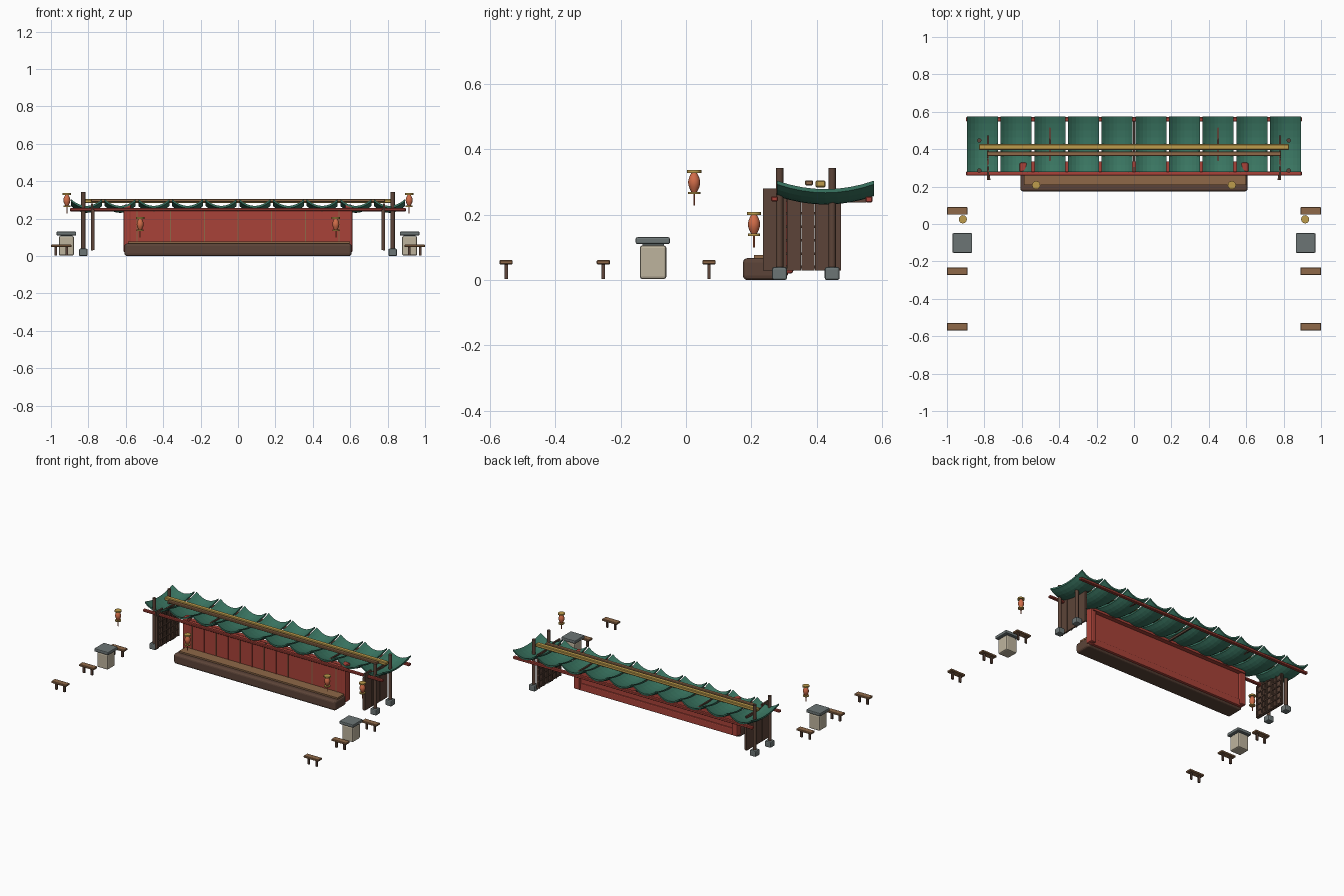
import bpy, bmesh, math
from mathutils import Vector

if "Cube" in bpy.data.objects:
    bpy.data.objects.remove(bpy.data.objects["Cube"])


def mat(name, r, g, b):
    lin = [c / 12.92 if c <= 0.04045 else ((c + 0.055) / 1.055) ** 2.4 for c in (r / 255, g / 255, b / 255)]
    m = bpy.data.materials.new(name)
    m.diffuse_color = (*lin, 1)
    m.use_nodes = True
    m.node_tree.nodes["Principled BSDF"].inputs["Base Color"].default_value = m.diffuse_color
    return m


DARK = mat("dark wood", 92, 68, 56)
BROWN = mat("light wood", 142, 104, 72)
RED = mat("red paint", 168, 66, 56)
TEAL = mat("teal roof", 58, 118, 98)
GOLD = mat("gold", 190, 156, 76)
ORANGE = mat("lantern orange", 208, 108, 72)
GREY = mat("grey stone", 108, 117, 117)
BEIGE = mat("beige stone", 190, 180, 158)


def finish(name, bm, m, smooth=False):
    bmesh.ops.recalc_face_normals(bm, faces=bm.faces)
    me = bpy.data.meshes.new(name)
    bm.to_mesh(me)
    bm.free()
    me.materials.append(m)
    if smooth:
        for p in me.polygons:
            p.use_smooth = True
    ob = bpy.data.objects.new(name, me)
    bpy.context.collection.objects.link(ob)
    return ob


def box(name, x, y, z, m, bevel=0.0, seg=2):
    """Box from (min, max) pairs."""
    bm = bmesh.new()
    bmesh.ops.create_cube(bm, size=1)
    for v in bm.verts:
        v.co = Vector([a[0] + (c + 0.5) * (a[1] - a[0]) for a, c in zip((x, y, z), v.co)])
    if bevel:
        bmesh.ops.bevel(bm, geom=bm.edges[:], offset=bevel, segments=seg, affect='EDGES', profile=0.5)
    return finish(name, bm, m)


def lathe(name, cx, cy, profile, m, n=12):
    """Turned shape from (radius, z) points."""
    bm = bmesh.new()
    rings = [[bm.verts.new((cx + r * math.cos(2 * math.pi * i / n), cy + r * math.sin(2 * math.pi * i / n), z))
              for i in range(n)] for r, z in profile]
    for a, b in zip(rings, rings[1:]):
        for i in range(n):
            bm.faces.new((a[i], a[(i + 1) % n], b[(i + 1) % n], b[i]))
    bm.faces.new(rings[0][::-1])
    bm.faces.new(rings[-1])
    ob = finish(name, bm, m, True)
    bpy.context.view_layer.objects.active = ob
    ob.select_set(True)
    bpy.ops.object.shade_smooth_by_angle(angle=math.radians(40))
    ob.select_set(False)
    return ob


def lantern(name, x, y, top):
    lathe(name + "_top_cap", x, y, [(0.022, top - 0.009), (0.022, top)], GOLD)
    lathe(name + "_body", x, y, [(0.009 + 0.0095 * math.sin(math.pi * i / 8), top - 0.066 + 0.057 * i / 8)
                                 for i in range(9)], ORANGE)
    lathe(name + "_bottom_cap", x, y, [(0.019, top - 0.073), (0.019, top - 0.066)], GOLD)
    lathe(name + "_tassel", x, y, [(0.003, top - 0.108), (0.003, top - 0.073)], ORANGE, 6)


def roof_bay(name, cx):
    """Sagging trough, curved along both directions."""
    bm = bmesh.new()
    nx, ny, y0, y1, t = 8, 8, 0.278, 0.575, 0.011
    layers = []
    for dz in (0, -t):
        grid = []
        for j in range(ny + 1):
            v = 2 * j / ny - 1
            rim = 0.278 + 0.026 * v * v
            row = []
            for i in range(nx + 1):
                u = 2 * i / nx - 1
                row.append(bm.verts.new((cx + u * 0.0825, y0 + (y1 - y0) * j / ny,
                                         rim - 0.036 * (1 - u * u) + dz)))
            grid.append(row)
        for j in range(ny):
            for i in range(nx):
                bm.faces.new((grid[j][i], grid[j][i + 1], grid[j + 1][i + 1], grid[j + 1][i]))
        layers.append(grid)
    a, b = layers
    for j in range(ny):
        for i in (0, nx):
            bm.faces.new((a[j][i], a[j + 1][i], b[j + 1][i], b[j][i]))
    for i in range(nx):
        for j in (0, ny):
            bm.faces.new((a[j][i], a[j][i + 1], b[j][i + 1], b[j][i]))
    finish(name, bm, TEAL)


# stage platform and deck
box("platform", (-0.607, 0.607), (0.174, 0.295), (0, 0.067), DARK, 0.014, 3)
box("deck", (-0.588, 0.6), (0.208, 0.285), (0.066, 0.077), BROWN)

# red back wall with plinth, end posts and thin strips
box("back_wall", (-0.6, 0.6), (0.28, 0.305), (0.02, 0.25), RED)
box("wall_plinth", (-0.6, 0.6), (0.285, 0.312), (0.012, 0.06), RED, 0.006)
box("wall_header", (-0.6, 0.6), (0.305, 0.335), (0.236, 0.252), RED)
for k in range(-6, 7):
    c = k * 0.09
    box("wall_strip", (c - 0.003, c + 0.003), (0.276, 0.281), (0.077, 0.248), RED if k % 2 else BROWN)

# long beams
box("front_beam", (-0.897, 0.897), (0.26, 0.281), (0.241, 0.256), RED, 0.003, 1)
box("rear_beam", (-0.897, 0.897), (0.549, 0.571), (0.238, 0.255), RED, 0.003, 1)
box("ridge_beam", (-0.83, 0.83), (0.396, 0.427), (0.283, 0.305), GOLD, 0.004, 1)
box("second_ridge_beam", (-0.785, 0.785), (0.364, 0.388), (0.29, 0.305), BROWN, 0.003, 1)
for x in (-0.45, 0, 0.45):
    box("rafter", (x - 0.005, x + 0.005), (0.275, 0.55), (0.238, 0.252), DARK)

# roof
for k in range(10):
    roof_bay("roof_bay", -0.81 + 0.18 * k)

for s in (-1, 1):
    def sx(a, b):
        return tuple(sorted((s * a, s * b)))
    # wall end posts
    box("wall_end_post", sx(0.572, 0.612), (0.278, 0.328), (0.02, 0.275), RED, 0.008)
    # columns on stone bases
    for y in (0.286, 0.447):
        lathe("column", s * 0.827, y, [(0.0115, 0.03), (0.0115, 0.342)], DARK)
        box("column_base", sx(0.804, 0.85), (y - 0.023, y + 0.023), (0, 0.04), GREY, 0.007)
    # side screen: boards outside, lattice inside
    for y0, y1 in ((0.235, 0.307), (0.309, 0.351), (0.353, 0.393), (0.395, 0.474)):
        box("screen_board", sx(0.776, 0.786), (y0, y1), (0.03, 0.28 if y0 < 0.25 else 0.262), DARK)
    for i in range(6):
        y = 0.24 + i * 0.0455
        box("screen_upright", sx(0.768, 0.777), (y - 0.004, y + 0.004), (0.032, 0.25), DARK)
    for i in range(6):
        z = 0.04 + i * 0.041
        box("screen_rail", sx(0.770, 0.777), (0.236, 0.473), (z - 0.004, z + 0.004), DARK)
    # lanterns
    lantern("yard_lantern", s * 0.915, 0.025, 0.336)
    lantern("stage_lantern", s * 0.523, 0.208, 0.208)
    # stone pedestal
    box("pedestal", sx(0.877, 0.958), (-0.141, -0.06), (0.003, 0.106), BEIGE, 0.008)
    box("pedestal_cap", sx(0.865, 0.97), (-0.154, -0.049), (0.11, 0.131), GREY, 0.005)
    box("pedestal_neck", sx(0.885, 0.95), (-0.133, -0.068), (0.1, 0.112), GREY)
    # benches
    for y in (0.07, -0.253, -0.55):
        box("bench_seat", sx(0.89, 1.0), (y - 0.02, y + 0.02), (0.048, 0.061), BROWN, 0.002, 1)
        for x in (0.915, 0.975):
            box("bench_leg", sx(x - 0.007, x + 0.007), (y - 0.005, y + 0.005), (0.003, 0.05), DARK)
